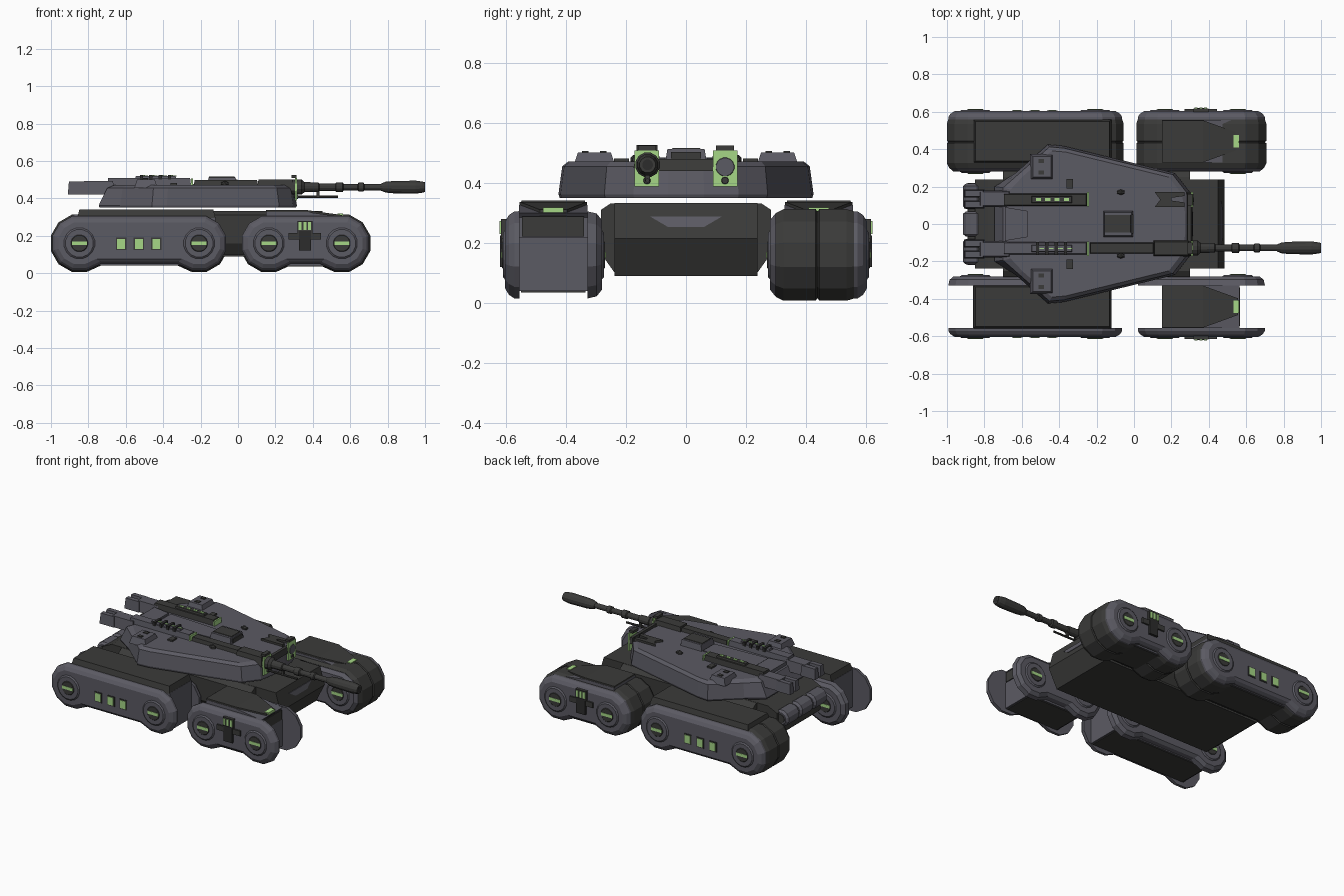
import bpy, bmesh
from math import cos, sin, radians, pi

cube = bpy.data.objects.get("Cube")
if cube:
    bpy.data.objects.remove(cube, do_unlink=True)


def material(name, rgb):
    m = bpy.data.materials.new(name)
    m.diffuse_color = (*rgb, 1)
    m.use_nodes = True
    m.node_tree.nodes["Principled BSDF"].inputs["Base Color"].default_value = (*rgb, 1)
    return m


GREY = material("armour grey", (0.105, 0.103, 0.125))
DARK = material("dark metal", (0.043, 0.043, 0.041))
BLACK = material("gunmetal black", (0.025, 0.025, 0.025))
GREEN = material("glow green", (0.38, 0.68, 0.24))


def loft(name, rings, mat):
    """Join rings of equal point count and cap both ends."""
    bm = bmesh.new()
    loops = [[bm.verts.new(p) for p in ring] for ring in rings]
    n = len(loops[0])
    for lo, hi in zip(loops, loops[1:]):
        for i in range(n):
            j = (i + 1) % n
            bm.faces.new((lo[i], lo[j], hi[j], hi[i]))
    bm.faces.new(loops[0])
    bm.faces.new(loops[-1])
    bmesh.ops.recalc_face_normals(bm, faces=bm.faces)
    me = bpy.data.meshes.new(name)
    bm.to_mesh(me)
    bm.free()
    me.materials.append(mat)
    ob = bpy.data.objects.new(name, me)
    bpy.context.collection.objects.link(ob)
    return ob


def box(name, x, y, z, mat, taper=0.0):
    """Box from ranges; taper pulls the top in on all sides."""
    def ring(h, t):
        a, b, c, d = min(x) + t, max(x) - t, min(y) + t, max(y) - t
        return [(a, c, h), (b, c, h), (b, d, h), (a, d, h)]
    return loft(name, [ring(z[0], 0), ring(z[1], taper)], mat)


def side_prism(name, pts, y, mat):
    return loft(name, [[(px, v, pz) for px, pz in pts] for v in y], mat)


def plan_prism(name, pts, z, mat):
    return loft(name, [[(px, py, v) for px, py in pts] for v in z], mat)


def lathe(name, profile, centre, mat, axis="X", sides=12):
    """Turn (distance, radius) pairs around the x or y axis."""
    cx, cy, cz = centre
    rings = []
    for d, r in profile:
        turn = [(r * cos(2 * pi * (i + 0.5) / sides), r * sin(2 * pi * (i + 0.5) / sides))
                for i in range(sides)]
        if axis == "X":
            rings.append([(cx + d, cy + u, cz + v) for u, v in turn])
        else:
            rings.append([(cx + u, cy + d, cz + v) for u, v in turn])
    return loft(name, rings, mat)


AXLE = 0.16


def outline(a, b, r):
    """Pod side shape: two wheel ends joined by a raised belly."""
    arc = lambda c, start: [(c + r * cos(radians(start + 30 * i)),
                             AXLE + r * sin(radians(start + 30 * i))) for i in range(8)]
    belly = AXLE - 0.72 * r
    return arc(a, 75) + [(a + 0.8 * r, belly), (b - 0.8 * r, belly)] + arc(b, 255)


def pod_layers(name, a, b, layers, mat):
    return loft(name, [[(px, y, pz) for px, pz in outline(a, b, r)] for y, r in layers], mat)


def wheel_hub(name, x, y, out):
    """Ringed hub with a glowing slot; out is the facing along y."""
    lathe(name + "_ring", [(0, .085), (out * .008, .075)], (x, y, AXLE), GREY, "Y", 16)
    lathe(name, [(0, .047), (out * .004, .043)], (x, y + out * .007, AXLE), DARK, "Y", 16)
    box(name + "_light", (x - .04, x + .04), (y + out * .009, y + out * .014),
        (AXLE - .01, AXLE + .01), GREEN)


# Four running pods
for s, side in ((1, "back"), (-1, "front")):
    for label, a, b in (("rear", -.848, -.208), ("fore", .165, .555)):
        tag = f"{side}_{label}"
        pod_layers(tag + "_outer_plate", a, b,
                   [(s * .555, .15), (s * .572, .15), (s * .59, .137), (s * .603, .115)], GREY)
        pod_layers(tag + "_inner_plate", a, b,
                   [(s * .28, .12), (s * .298, .143), (s * .328, .15)], GREY)
        # Only the back pods carry their tracks
        if s > 0:
            pod_layers(tag + "_track", a, b,
                       [(.30, .145), (.325, .158), (.432, .158), (.436, .151), (.44, .151),
                        (.444, .158), (.535, .158), (.56, .15)], DARK)
        # Hubs on both faces of the pod
        for cx in (a, b):
            wheel_hub(tag + "_hub", cx, s * .602, s)
            wheel_hub(tag + "_inner_hub", cx, s * .281, -s)

    # Rear pod core, cover and side windows
    box(f"{side}_rear_core", (-.86, -.12), (s * .325, s * .558), (.045, .30), GREY)
    box(f"{side}_rear_cover", (-.86, -.12), (s * .325, s * .56), (.295, .341), DARK, .012)
    box(f"{side}_rear_belly", (-.85, -.13), (s * .33, s * .55), (.04, .046), DARK)
    for cx in (-.625, -.53, -.437):
        box(f"{side}_window_frame", (cx - .028, cx + .028), (s * .60, s * .607), (.123, .19), DARK)
        box(f"{side}_window", (cx - .021, cx + .021), (s * .604, s * .61), (.13, .183), GREEN)

    # Fore pod core, with a tapering cover and a front lamp
    side_prism(f"{side}_fore_core", [(.15, .04), (.565, .04), (.565, .22), (.55, .22),
               (.55, .285), (.565, .30), (.37, .327), (.15, .327)], (s * .328, s * .556), GREY)
    box(f"{side}_fore_belly", (.16, .555), (s * .335, s * .55), (.035, .041), DARK)
    mid = s * .442
    box(f"{side}_fore_cover", (.15, .37), (mid - .112, mid + .112), (.31, .337), DARK)
    loft(f"{side}_fore_cover_taper",
         [[(.37, mid - .112, .337 + h), (.555, mid - .045, .311 + h),
           (.555, mid + .045, .311 + h), (.37, mid + .112, .337 + h)] for h in (-.025, 0)], DARK)
    box(f"{side}_fore_recess", (.56, .568), (s * .34, s * .546), (.222, .288), DARK)
    box(f"{side}_fore_lamp", (.533, .562), (mid - .034, mid + .034), (.302, .318), GREEN)
    # Bracket on the outer plate
    box(f"{side}_bracket_bar", (.27, .445), (s * .60, s * .614), (.18, .215), DARK)
    box(f"{side}_bracket_stem", (.325, .39), (s * .60, s * .619), (.12, .225), BLACK)
    box(f"{side}_bracket_head", (.318, .397), (s * .585, s * .617), (.215, .28), DARK)
    for i in range(3):
        cx = .331 + .026 * i
        box(f"{side}_bracket_light", (cx - .008, cx + .008), (s * .61, s * .622), (.23, .273), GREEN)

# Hull between the pods
side_prism("hull", [(-.84, .14), (-.78, .09), (.42, .09), (.484, .215), (.45, .333),
                    (-.78, .333), (-.85, .30)], (-.238, .238), DARK)
for s in (1, -1):
    loft("hull_sponson", [[(x, s * y, z) for y, z in
                           ((.23, .09), (.28, .16), (.283, .31), (.25, .332), (.23, .332))]
                          for x in (-.70, .30)], DARK)
loft("glacis_notch", [[(x + o, y, z) for x, y, z in
                       ((.463, -.12, .288), (.463, .12, .288), (.473, .06, .253), (.473, -.06, .253))]
                      for o in (-.01, .004)], GREY)
# Row of rear drums
lathe("rear_drum_axle", [(-.22, .03), (.22, .03)], (-.86, 0, .26), DARK, "Y")
for y in (-.148, 0, .148):
    lathe("rear_drum", [(-.068, .04), (-.055, .055), (.055, .055), (.068, .04)],
          (-.86, y, .26), GREY, "Y")


# Turret body
def turret_ring(z, inset, back):
    half = [(back, .20), (-.63, .275), (-.46, .425), (-.38, .418), (.22, .272), (.295, .175), (.315, .06)]
    k = 1 - inset
    pts = half + [(x, -y) for x, y in reversed(half)]
    return [((x + .2) * k - .2, y * k, z) for x, y in pts]


loft("turret", [turret_ring(.35, .01, -.745), turret_ring(.362, 0, -.745),
                turret_ring(.455, .03, -.715), turret_ring(.472, .08, -.70)], GREY)
box("turret_front_lip", (.28, .312), (-.17, .17), (.44, .48), DARK, .006)
plan_prism("rear_deck_panel", [(-.69, -.09), (-.57, -.07), (-.57, .07), (-.69, .09)], (.46, .484), GREY)
plan_prism("deck_panel", [(-.56, -.08), (-.17, -.06), (-.17, .06), (-.56, .08)], (.465, .477), GREY)
# Raised hatch with a dark lid and a dark window to the front
box("hatch_frame", (-.165, -.005), (-.07, .07), (.465, .512), GREY, .008)
box("hatch_lid", (-.157, -.015), (-.048, .05), (.508, .516), DARK, .003)
box("hatch_window", (-.012, -.003), (-.05, .05), (.476, .502), DARK)

for s in (1, -1):
    # Cheek pods and small deck fittings
    box("cheek_plate", (-.555, -.43), (s * .235, s * .375), (.455, .501), GREY, .015)
    for x in (-.51,):
        for y in (.265, .325):
            box("cheek_stud", (x, x + .03), (s * y, s * (y + .022)), (.498, .506), DARK)
    box("deck_clip", (-.36, -.325), (s * .19, s * .24), (.465, .482), DARK)
    lathe("deck_knob", [(-.02, .008), (0, .016), (.02, .008)], (-.07, s * .17, .478), DARK, "X", 8)

    # Rear forked arms
    box("rear_arm", (-.83, -.66), (s * .09, s * .18), (.42, .492), GREY, .008)
    for y in (.082, .142):
        box("rear_prong", (-.91, -.80), (s * y, s * (y + .043)), (.42, .49), GREY, .006)
    # Weapon rail with glowing gaps
    box("weapon_rail", (-.70, -.25), (s * .095, s * .165), (.46, .508), DARK if s > 0 else GREY, .006)
    box("rail_ridge", (-.55, -.33), (s * .11, s * .15), (.50, .52), DARK if s > 0 else GREY, .004)
    for i in range(4):
        x = -.525 + .05 * i
        if s > 0:
            box("rail_light", (x, x + .028), (.122, .138), (.517, .524), GREEN)
        else:
            box("rail_bar", (x, x + .018), (-.165, -.095), (.50, .526), BLACK)
            box("rail_light", (x + .02, x + .045), (-.134, -.127), (.517, .523), GREEN)
    box("rail_end_light", (-.25, -.241), (s * .093, s * .17), (.465, .505), GREEN)
    # Gun port plate
    box("gun_port_plate", (.305, .315), (s * .09, s * .172), (.388, .508), GREEN)
    box("gun_port_cap", (.285, .314), (s * .10, s * .16), (.508, .524), DARK)
    lathe("gun_port_stud", [(0, .013), (.01, .011)], (.312, s * .13, .408), DARK)

# Empty port on the far side, with its clamp
lathe("empty_port", [(0, .032), (.006, .03)], (.313, .13, .453), GREY, "X", 16)
plan_prism("empty_clamp", [(.11, .09), (.27, .09), (.27, .115), (.20, .125), (.20, .14),
                           (.27, .15), (.27, .172), (.11, .172), (.14, .13)], (.465, .486), DARK)

# Gun
GUN_Y, GUN_Z = -.128, .46
box("gun_breech", (-.24, .11), (-.162, -.095), (.45, .497), DARK, .008)
box("gun_mantlet", (.10, .30), (-.175, -.085), (.45, .502), DARK, .01)
lathe("gun_barrel", [(.26, .042), (.34, .042), (.355, .028), (.43, .026), (.435, .02), (.52, .02),
                     (.525, .027), (.56, .027), (.565, .018), (.64, .018), (.645, .025),
                     (.67, .025), (.675, .018), (.78, .018)], (0, GUN_Y, GUN_Z), DARK)
lathe("gun_muzzle", [(.765, .02), (.79, .03), (.83, .034), (.95, .036), (.985, .031), (1.0, .027)],
      (0, GUN_Y, GUN_Z), DARK)
lathe("muzzle_bore", [(.998, .018), (1.001, .018)], (0, GUN_Y, GUN_Z), BLACK)
lathe("gun_under_rod", [(.30, .007), (.535, .007)], (0, GUN_Y, .408), DARK, "X", 8)
box("rod_bracket", (.42, .435), (GUN_Y - .008, GUN_Y + .008), (.405, .45), DARK)
